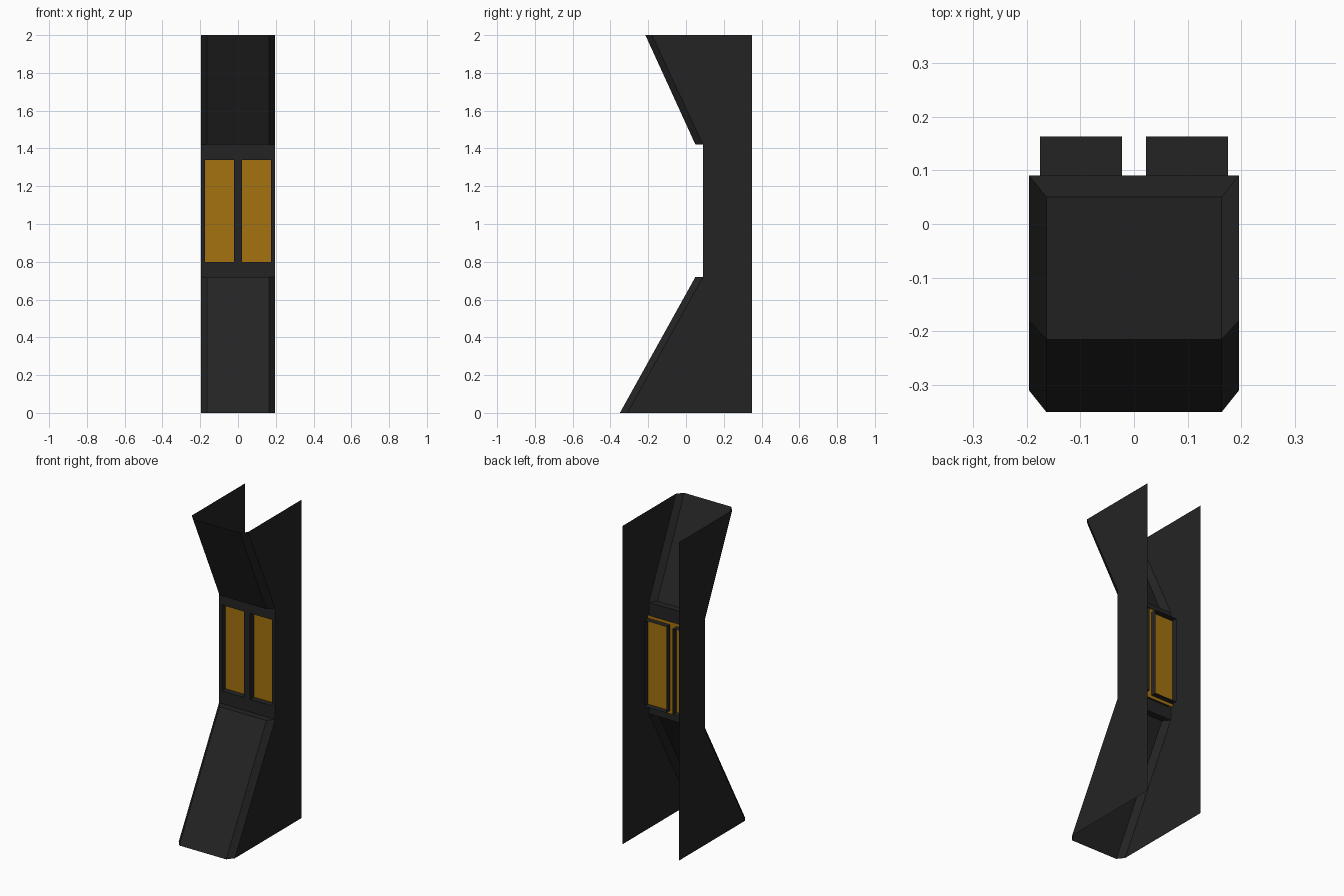
import bpy

if "Cube" in bpy.data.objects:
    bpy.data.objects.remove(bpy.data.objects["Cube"])

W, C = 0.195, 0.163                 # half width, half width of the raised front
WALL_Y, BACK_Y = 0.09, 0.35
HX0, HX1, HZ0, HZ1 = 0.022, 0.175, 0.80, 1.34   # window opening


def material(name, rgb):
    m = bpy.data.materials.new(name)
    m.diffuse_color = (*rgb, 1)
    m.use_nodes = True
    m.node_tree.nodes["Principled BSDF"].inputs["Base Color"].default_value = m.diffuse_color
    return m


dark = material("charcoal", (0.0175, 0.0175, 0.0175))
gold = material("amber", (0.37, 0.17, 0.005))


def sheet(name, faces, mat):
    """Mesh from a list of polygons, sharing equal points."""
    index, polys = {}, []
    for f in faces:
        polys.append([index.setdefault(tuple(round(c, 5) for c in p), len(index)) for p in f])
    me = bpy.data.meshes.new(name)
    me.from_pydata(list(index), [], polys)
    me.materials.append(mat)
    ob = bpy.data.objects.new(name, me)
    bpy.context.collection.objects.link(ob)
    return ob


# Side plates: open-backed, single sheets
side = [(-0.31, 0), (BACK_Y, 0), (BACK_Y, 2), (-0.18, 2), (WALL_Y, 1.42), (WALL_Y, 0.72)]
for s, label in ((1, "right"), (-1, "left")):
    f = [(s * W, y, z) for y, z in side]
    sheet(label + "_side_plate", [f if s > 0 else f[::-1]], dark)


# Sloping fronts with chamfered corners and a small ledge at the waist
def sloped_front(name, z_out, y_out, y_edge, z_in):
    def section(yf, ye, z):
        return [(-W, ye, z), (-C, yf, z), (C, yf, z), (W, ye, z)]
    outer = section(y_out, y_edge, z_out)
    inner = section(0.05, WALL_Y, z_in)
    faces = [[outer[i], outer[i + 1], inner[i + 1], inner[i]] for i in range(3)]
    faces.append(inner)
    if z_out > z_in:
        faces = [f[::-1] for f in faces]
    sheet(name, faces, dark)


sloped_front("lower_front", 0, -0.35, -0.31, 0.72)
sloped_front("upper_front", 2, -0.215, -0.18, 1.42)

# Waist wall with two openings
xs = [-W, -HX1, -HX0, HX0, HX1, W]
zs = [0.72, HZ0, HZ1, 1.42]
wall = []
for i in range(5):
    for k in range(3):
        if k == 1 and i in (1, 3):
            continue
        wall.append([(xs[i], WALL_Y, zs[k]), (xs[i + 1], WALL_Y, zs[k]),
                     (xs[i + 1], WALL_Y, zs[k + 1]), (xs[i], WALL_Y, zs[k + 1])])
sheet("waist_wall", wall, dark)

# Tube frame running back from each opening
for a, b, label in ((HX0, HX1, "right"), (-HX1, -HX0, "left")):
    ring = [(a, HZ0), (b, HZ0), (b, HZ1), (a, HZ1)]
    tube = []
    for i in range(4):
        (x0, z0), (x1, z1) = ring[i], ring[(i + 1) % 4]
        tube.append([(x0, WALL_Y, z0), (x1, WALL_Y, z1), (x1, 0.163, z1), (x0, 0.163, z0)])
    sheet(label + "_window_frame", tube, dark)

# Amber pane crossing both frames
PY = 0.127
sheet("amber_pane", [[(-0.18, PY, 0.78), (0.18, PY, 0.78), (0.18, PY, 1.36), (-0.18, PY, 1.36)]], gold)
